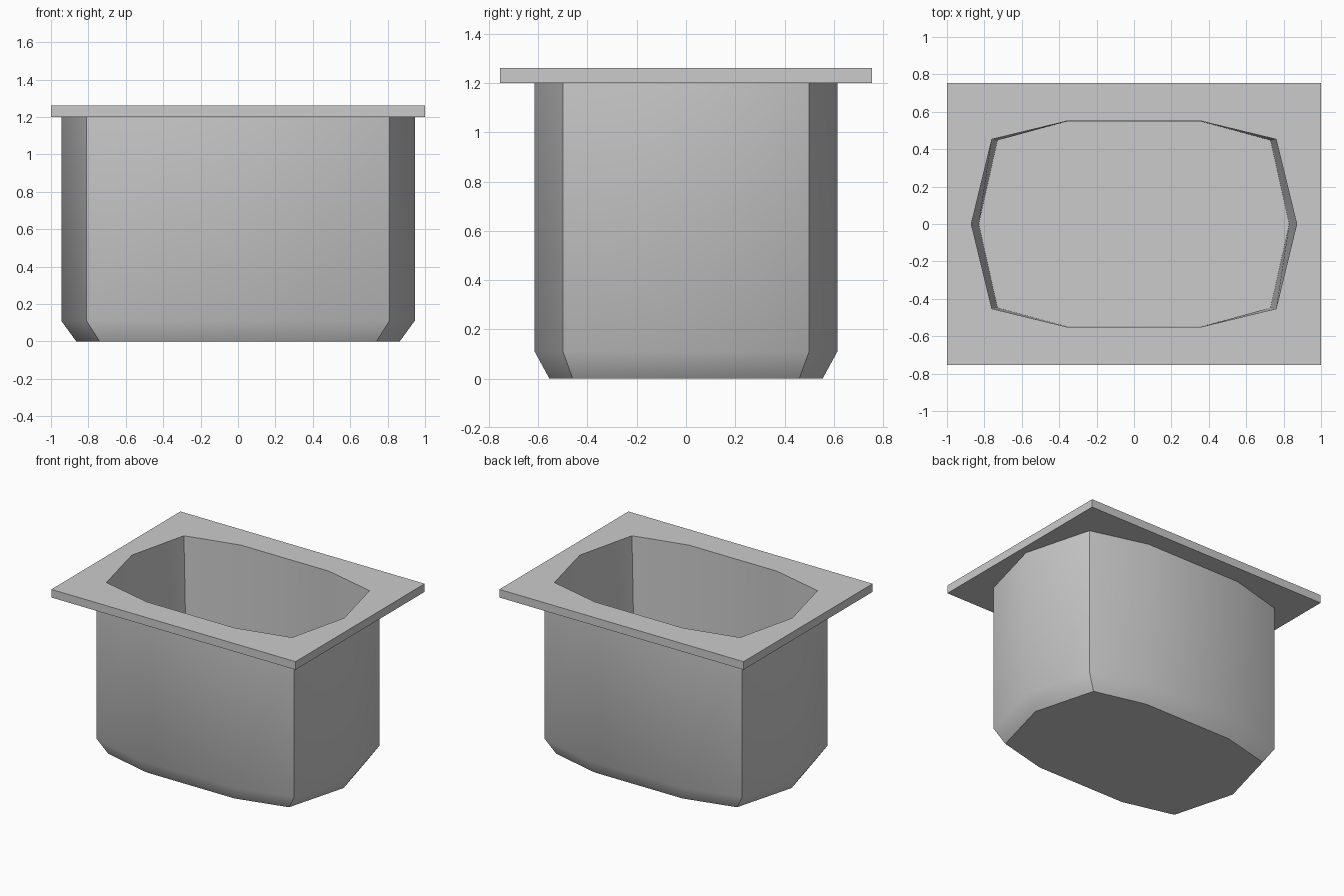
import bpy, bmesh, math

if "Cube" in bpy.data.objects:
    bpy.data.objects.remove(bpy.data.objects["Cube"])


def ring(end_x, corner, side, z):
    """Ten-sided loop mirrored from one quarter: end point, corner, long-side point."""
    (cx, cy), (sx, sy) = corner, side
    half = [(end_x, 0), (cx, cy), (sx, sy), (-sx, sy), (-cx, cy)]
    return [(x, y, z) for x, y in half + [(-x, -y) for x, y in half]]


# Sections from the outside bottom, up the wall, round the flange, down inside
sections = [
    ring(0.865, (0.74, 0.46), (0.36, 0.555), 0),
    ring(0.945, (0.81, 0.50), (0.39, 0.615), 0.11),
    ring(0.945, (0.81, 0.50), (0.39, 0.615), 1.20),
    ring(1.0, (1.0, 0.755), (0.39, 0.755), 1.20),
    ring(1.0, (1.0, 0.755), (0.39, 0.755), 1.26),
    ring(0.87, (0.76, 0.453), (0.36, 0.55), 1.26),
    ring(0.83, (0.73, 0.447), (0.36, 0.548), 0.05),
]

bm = bmesh.new()
loops = [[bm.verts.new(p) for p in s] for s in sections]
for low, high in zip(loops, loops[1:]):
    for i in range(10):
        j = (i + 1) % 10
        bm.faces.new((low[i], low[j], high[j], high[i]))

# Underside and inner floor
bm.faces.new(loops[0][::-1])
bm.faces.new(loops[-1])
bmesh.ops.recalc_face_normals(bm, faces=bm.faces)

mesh = bpy.data.meshes.new("flanged_tub")
bm.to_mesh(mesh)
bm.free()
tub = bpy.data.objects.new("flanged_tub", mesh)
bpy.context.collection.objects.link(tub)

# Soft walls, crisp corners and rim
bpy.context.view_layer.objects.active = tub
tub.select_set(True)
bpy.ops.object.shade_smooth_by_angle(angle=math.radians(42))
